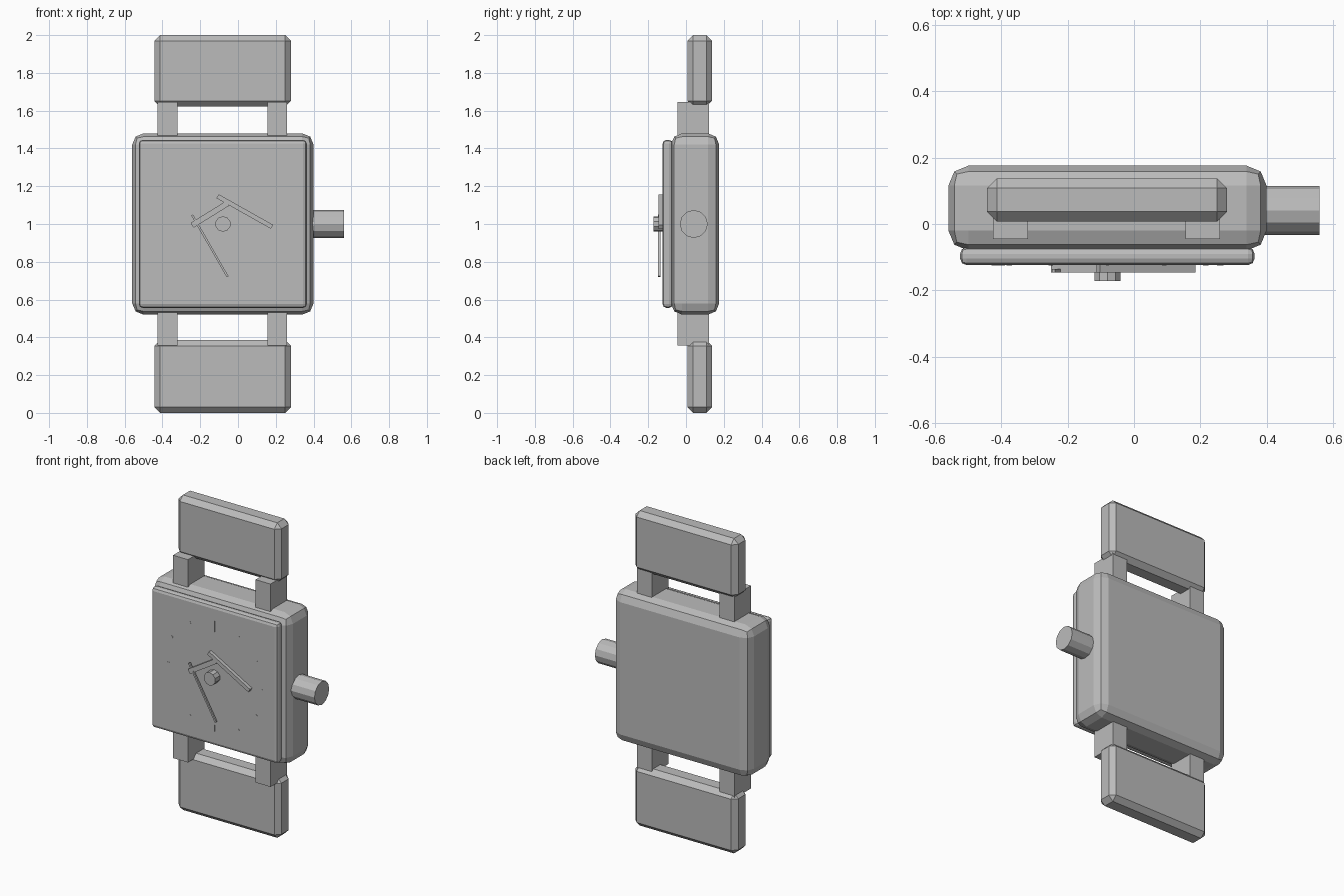
import bpy
import bmesh
from math import atan2, hypot, pi, sin, cos
from mathutils import Matrix, Vector

cube = bpy.data.objects.get("Cube")
if cube:
    bpy.data.objects.remove(cube, do_unlink=True)

GREY = (0.5, 0.5, 0.5, 1.0)
metal = bpy.data.materials.new("plain_grey")
metal.use_nodes = True
metal.diffuse_color = GREY
metal.node_tree.nodes["Principled BSDF"].inputs["Base Color"].default_value = GREY

CX, CZ = -0.08, 1.0  # centre of the dial


def finish(name, bm, bevel=0, segments=1):
    mesh = bpy.data.meshes.new(name)
    bm.to_mesh(mesh)
    bm.free()
    mesh.materials.append(metal)
    obj = bpy.data.objects.new(name, mesh)
    bpy.context.collection.objects.link(obj)
    if bevel:
        mod = obj.modifiers.new("rounded_edges", 'BEVEL')
        mod.width = bevel
        mod.segments = segments
        mod.limit_method = 'ANGLE'
    return obj


def box(name, x, y, z, bevel=0, segments=1):
    """Box from (low, high) ranges on each axis."""
    bm = bmesh.new()
    bmesh.ops.create_cube(bm, size=1)
    spans = (x, y, z)
    bmesh.ops.scale(bm, verts=bm.verts, vec=[b - a for a, b in spans])
    bmesh.ops.translate(bm, verts=bm.verts, vec=[(a + b) / 2 for a, b in spans])
    return finish(name, bm, bevel, segments)


def bar(name, start, end, width, y):
    """Flat bar lying on the dial between two (x, z) points."""
    dx, dz = end[0] - start[0], end[1] - start[1]
    obj = box(name, (-hypot(dx, dz) / 2, hypot(dx, dz) / 2),
              (-(y[1] - y[0]) / 2, (y[1] - y[0]) / 2), (-width / 2, width / 2))
    centre = Vector(((start[0] + end[0]) / 2, sum(y) / 2, (start[1] + end[1]) / 2))
    obj.data.transform(Matrix.Translation(centre) @ Matrix.Rotation(-atan2(dz, dx), 4, 'Y'))


def cylinder(name, radius, depth, centre, axis, sides):
    bm = bmesh.new()
    bmesh.ops.create_cone(bm, cap_ends=True, segments=sides, radius1=radius,
                          radius2=radius, depth=depth)
    bm.transform(Matrix.Translation(centre) @ Matrix.Rotation(pi / 2, 4, axis))
    finish(name, bm)


# Case and raised dial plate
box("case", (-0.56, 0.40), (-0.08, 0.176), (0.52, 1.48), 0.06, 2)
box("dial_plate", (-0.525, 0.364), (-0.124, -0.07), (0.556, 1.445), 0.02, 2)

# Strap ends
box("upper_strap", (-0.443, 0.28), (0.007, 0.138), (1.622, 2.0), 0.03)
box("lower_strap", (-0.443, 0.28), (0.007, 0.138), (0.0, 0.385), 0.03)

# Lugs joining the strap to the case
for side, x in (("right", (-0.425, -0.32)), ("left", (0.155, 0.26))):
    box("upper_lug_" + side, x, (-0.045, 0.121), (1.44, 1.645))
    box("lower_lug_" + side, x, (-0.045, 0.121), (0.357, 0.56))

# Winding crown and centre pin
cylinder("crown", 0.074, 0.22, (0.45, 0.041, CZ), 'Y', 12)
cylinder("centre_pin", 0.041, 0.055, (CX, -0.1445, CZ), 'X', 10)

# Hands
bar("minute_hand", (-0.108, 1.147), (0.18, 0.985), 0.024, (-0.146, -0.122))
bar("hour_hand", (-0.243, 0.993), (-0.057, 1.108), 0.03, (-0.146, -0.122))
bar("second_hand", (-0.243, 1.048), (-0.055, 0.721), 0.011, (-0.147, -0.136))

# Hour marks, longest at the top
for hour in range(12):
    a = hour * pi / 6
    inner = {0: 0.28, 3: 0.33, 6: 0.31, 9: 0.31}.get(hour, 0.335)
    near, far = [(CX + r * sin(a), CZ + r * cos(a)) for r in (inner, 0.35)]
    bar("hour_mark_%d" % hour, near, far, 0.008, (-0.1255, -0.12))
